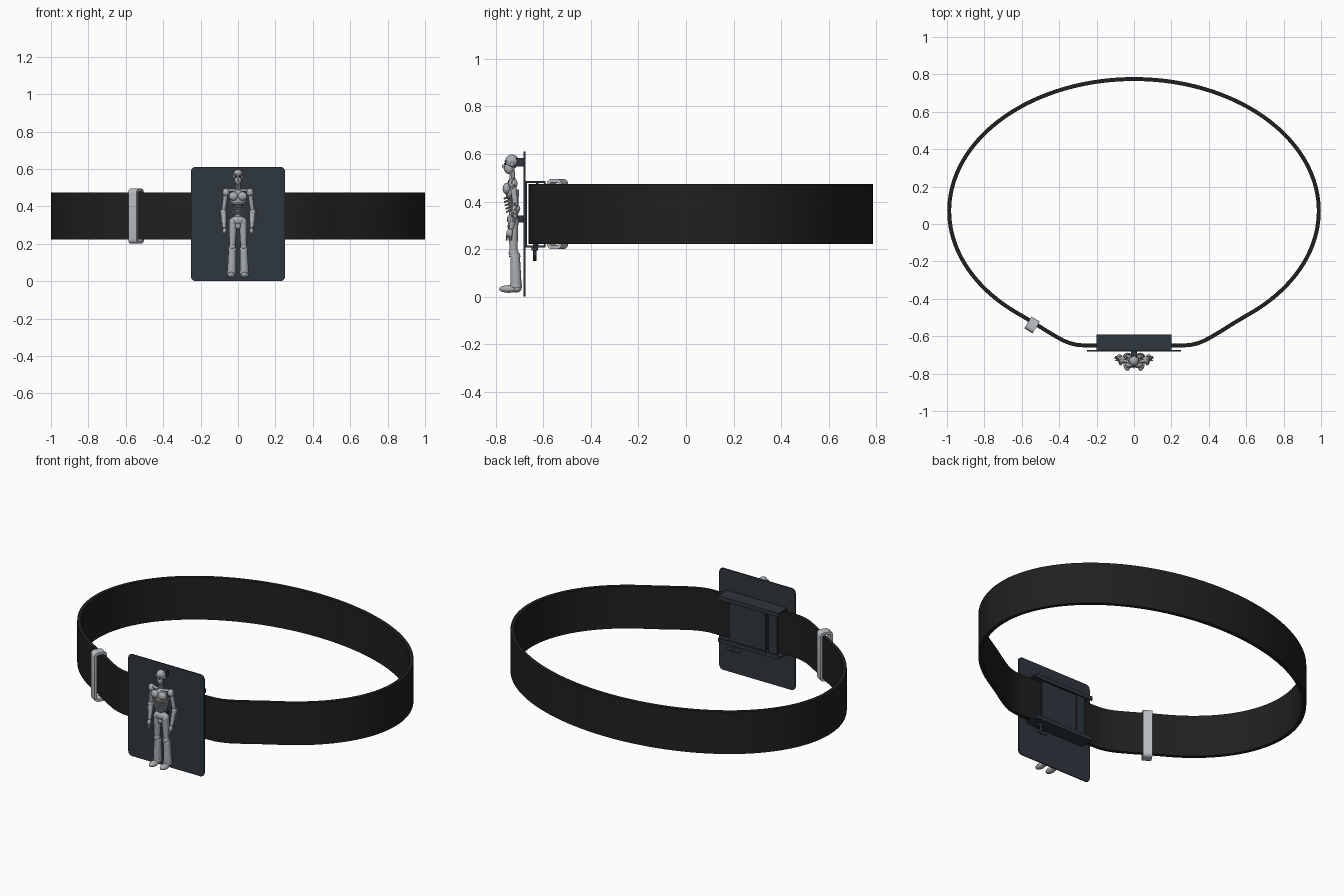
import bpy, bmesh
from math import sin, cos, pi, radians
from mathutils import Vector, Matrix

cube = bpy.data.objects.get("Cube")
if cube:
    bpy.data.objects.remove(cube, do_unlink=True)


def material(name, rgb, rough=0.5):
    m = bpy.data.materials.new(name)
    m.use_nodes = True
    m.diffuse_color = (*rgb, 1)
    shader = next(n for n in m.node_tree.nodes if n.type == 'BSDF_PRINCIPLED')
    shader.inputs["Base Color"].default_value = (*rgb, 1)
    shader.inputs["Roughness"].default_value = rough
    return m


LEATHER = material("black leather", (0.014, 0.014, 0.014))
SLATE = material("slate metal", (0.027, 0.038, 0.048))
STEEL = material("pale steel", (0.50, 0.53, 0.56))
BONE = material("grey figure", (0.40, 0.42, 0.44))


def finish(bm, name, mat, smooth=True):
    bmesh.ops.recalc_face_normals(bm, faces=bm.faces)
    me = bpy.data.meshes.new(name)
    bm.to_mesh(me)
    bm.free()
    ob = bpy.data.objects.new(name, me)
    bpy.context.collection.objects.link(ob)
    me.materials.append(mat)
    if smooth:
        bpy.ops.object.select_all(action='DESELECT')
        ob.select_set(True)
        bpy.context.view_layer.objects.active = ob
        bpy.ops.object.shade_smooth_by_angle(angle=radians(35))
    return ob


def box(name, x, y, z, mat):
    """Box from (low, high) pairs."""
    bm = bmesh.new()
    size = [b - a for a, b in (x, y, z)]
    mid = [(a + b) / 2 for a, b in (x, y, z)]
    bmesh.ops.create_cube(bm, size=1, matrix=Matrix.Translation(mid) @ Matrix.Diagonal((*size, 1)))
    return finish(bm, name, mat, False)


def add_ball(bm, loc, size):
    bmesh.ops.create_uvsphere(bm, u_segments=16, v_segments=10, radius=1,
                              matrix=Matrix.Translation(loc) @ Matrix.Diagonal((*size, 1)))


def add_limb(bm, p, q, r1, r2, sides=14):
    p, q = Vector(p), Vector(q)
    turn = (q - p).to_track_quat('Z', 'Y').to_matrix().to_4x4()
    bmesh.ops.create_cone(bm, cap_ends=True, segments=sides, radius1=r1, radius2=r2,
                          depth=(q - p).length, matrix=Matrix.Translation((p + q) / 2) @ turn)


def rounded(w, h, r, n=5):
    """Rounded rectangle outline of half sizes w and h."""
    pts = []
    for k, (sx, sy) in enumerate(((1, 1), (-1, 1), (-1, -1), (1, -1))):
        for i in range(n + 1):
            a = (k + i / n) * pi / 2
            pts.append((sx * (w - r) + r * cos(a), sy * (h - r) + r * sin(a)))
    return pts


def tube(rings, close_ends=True):
    """Closed band of quads through successive rings of points."""
    bm = bmesh.new()
    vs = [[bm.verts.new(p) for p in ring] for ring in rings]
    m = len(vs)
    for j in range(m if not close_ends else m - 1):
        a, b = vs[j], vs[(j + 1) % m]
        for i in range(len(a)):
            k = (i + 1) % len(a)
            bm.faces.new((a[i], a[k], b[k], b[i]))
    if close_ends:
        bm.faces.new(vs[0])
        bm.faces.new(vs[-1])
    return bm


# Belt strap: an oval that eases into a flat front
half = []
for i in range(61):
    a = radians(90 - 142 * i / 60)
    half.append((0.988 * cos(a), 0.07 + 0.705 * sin(a)))
half += [(0.53, -0.532), (0.47, -0.57), (0.42, -0.6), (0.38, -0.622),
         (0.34, -0.638), (0.3, -0.647), (0.25, -0.65), (0, -0.65)]
path = [Vector(p) for p in half + [(-x, y) for x, y in half[-2:0:-1]]]
rings = []
for i, p in enumerate(path):
    t = (path[(i + 1) % len(path)] - path[i - 1]).normalized()
    n = Vector((-t.y, t.x)) * 0.0105
    rings.append([(p.x + s * n.x, p.y + s * n.y, z) for s, z in
                  ((1, 0.222), (1, 0.475), (-1, 0.475), (-1, 0.222))])
finish(tube(rings, False), "belt_strap", LEATHER)

# Strap keeper: rounded loop around the strap
outer = rounded(0.037, 0.147, 0.022)
inner = rounded(0.024, 0.132, 0.011)
keeper = tube([[(w, u, z) for u, z in ring] for ring, w in
               ((outer, -0.026), (outer, 0.026), (inner, 0.026), (inner, -0.026))], False)
bmesh.ops.transform(keeper, verts=keeper.verts, matrix=Matrix.Translation((-0.545, -0.54, 0.348))
                    @ Matrix.Rotation(radians(-32), 4, 'Z'))
finish(keeper, "strap_keeper", STEEL)

# Buckle face plate
outline = rounded(0.252, 0.305, 0.025)
finish(tube([[(x, y, z + 0.306) for x, z in outline] for y in (-0.682, -0.675)]), "buckle_plate", SLATE)

# Clip behind the plate: rails, lips, clamp plates
for name, z0, lip in (("top", 0.478, (0.462, 0.486)), ("bottom", 0.208, (0.208, 0.232))):
    box(name + "_rail", (-0.2, 0.2), (-0.676, -0.59), (z0, z0 + 0.008), SLATE)
    box(name + "_lip", (-0.2, 0.2), (-0.597, -0.59), lip, SLATE)
box("clip_base", (-0.2, 0.2), (-0.675, -0.668), (0.21, 0.484), SLATE)
box("clamp_plate", (-0.1, 0.14), (-0.622, -0.612), (0.222, 0.47), SLATE)
box("clamp_bar", (-0.17, -0.115), (-0.63, -0.62), (0.216, 0.478), SLATE)

# Thumb screw under the clip
bm = bmesh.new()
add_limb(bm, (0.13, -0.635, 0.15), (0.13, -0.635, 0.23), 0.007, 0.007)
add_limb(bm, (0.13, -0.635, 0.195), (0.13, -0.635, 0.21), 0.014, 0.014)
for s in (-1, 1):
    add_ball(bm, (0.13 + s * 0.022, -0.635, 0.162), (0.024, 0.007, 0.011))
finish(bm, "thumb_screw", SLATE)

# Mounts joining the figure to the plate
box("head_mount", (-0.017, 0.017), (-0.722, -0.68), (0.548, 0.583), SLATE)
box("hip_mount", (-0.017, 0.017), (-0.715, -0.68), (0.312, 0.342), SLATE)

# Head with brow, nose, jaw and neck; eyes as dark discs
bm = bmesh.new()
add_ball(bm, (0, -0.731, 0.568), (0.026, 0.029, 0.03))
add_ball(bm, (0, -0.742, 0.541), (0.019, 0.022, 0.026))
add_ball(bm, (0, -0.766, 0.548), (0.004, 0.007, 0.009))
for s in (-1, 1):
    add_ball(bm, (s * 0.011, -0.757, 0.57), (0.011, 0.006, 0.005))
    add_ball(bm, (s * 0.025, -0.73, 0.557), (0.006, 0.008, 0.01))
    add_limb(bm, (s * 0.009, -0.737, 0.48), (s * 0.007, -0.735, 0.53), 0.005, 0.005)
add_limb(bm, (0, -0.727, 0.47), (0, -0.73, 0.54), 0.012, 0.01)
finish(bm, "head", BONE)
bm = bmesh.new()
for s in (-1, 1):
    add_ball(bm, (s * 0.01, -0.76, 0.559), (0.006, 0.004, 0.004))
add_ball(bm, (0, -0.762, 0.532), (0.008, 0.003, 0.002))
finish(bm, "face_hollows", SLATE)

# Torso: chest plates, ribs, spine, waist, pelvis
bm = bmesh.new()
add_ball(bm, (0, -0.735, 0.445), (0.046, 0.024, 0.045))
add_limb(bm, (0, -0.725, 0.31), (0, -0.725, 0.45), 0.017, 0.024)
add_ball(bm, (0, -0.728, 0.325), (0.04, 0.024, 0.026))
add_ball(bm, (0, -0.732, 0.295), (0.016, 0.018, 0.018))
for s in (-1, 1):
    add_ball(bm, (s * 0.024, -0.752, 0.455), (0.025, 0.018, 0.024))
    add_limb(bm, (s * 0.01, -0.742, 0.485), (s * 0.062, -0.728, 0.487), 0.007, 0.008)
finish(bm, "torso", BONE)
bm = bmesh.new()
for k in range(5):
    z, w = 0.423 - k * 0.014, 0.046 - k * 0.004
    pts = [(w * cos(a), -0.732 - (w * 0.68) * sin(a), z - 0.01 * sin(a))
           for a in [radians(-40 + 260 * i / 12) for i in range(13)]]
    for p, q in zip(pts, pts[1:]):
        add_limb(bm, p, q, 0.0042, 0.0042, 6)
finish(bm, "ribs", BONE)

# Arms and legs, mirrored
for side, s in (("left", 1), ("right", -1)):
    shoulder, elbow = (s * 0.064, -0.727, 0.475), (s * 0.078, -0.714, 0.37)
    wrist = (s * 0.073, -0.735, 0.285)
    bm = bmesh.new()
    add_ball(bm, shoulder, (0.019, 0.02, 0.022))
    add_limb(bm, elbow, shoulder, 0.011, 0.013)
    add_ball(bm, elbow, (0.016, 0.018, 0.018))
    add_limb(bm, wrist, elbow, 0.01, 0.016)
    add_ball(bm, (s * 0.072, -0.74, 0.268), (0.011, 0.014, 0.018))
    for k in range(4):
        y = -0.752 + k * 0.007
        add_limb(bm, (s * 0.071, y, 0.262), (s * 0.069, y - 0.003, 0.237), 0.0035, 0.0025, 6)
    # Small fins and pistons along the arm
    for centre, count in ((shoulder, 6), (elbow, 8), ((s * 0.077, -0.725, 0.335), 6)):
        for k in range(count):
            a = radians(-75 + 150 * k / (count - 1))
            tip = (centre[0] + s * 0.026 * cos(a), centre[1] + 0.006 * (k % 3 - 1),
                   centre[2] + 0.028 * sin(a))
            add_limb(bm, centre, tip, 0.005, 0.0025, 6)
    finish(bm, side + "_arm", BONE)

    bm = bmesh.new()
    hip, knee = (s * 0.027, -0.726, 0.315), (s * 0.03, -0.724, 0.185)
    add_ball(bm, hip, (0.021, 0.023, 0.026))
    add_limb(bm, knee, hip, 0.016, 0.022)
    add_ball(bm, knee, (0.018, 0.021, 0.02))
    add_limb(bm, (s * 0.034, -0.714, 0.042), (s * 0.03, -0.718, 0.182), 0.024, 0.02)
    add_limb(bm, (s * 0.03, -0.719, 0.168), (s * 0.03, -0.719, 0.18), 0.024, 0.022)
    add_limb(bm, (s * 0.034, -0.714, 0.04), (s * 0.034, -0.714, 0.056), 0.026, 0.025)
    add_ball(bm, (s * 0.036, -0.745, 0.033), (0.021, 0.04, 0.016))
    add_ball(bm, (s * 0.034, -0.713, 0.036), (0.019, 0.022, 0.018))
    finish(bm, side + "_leg", BONE)
